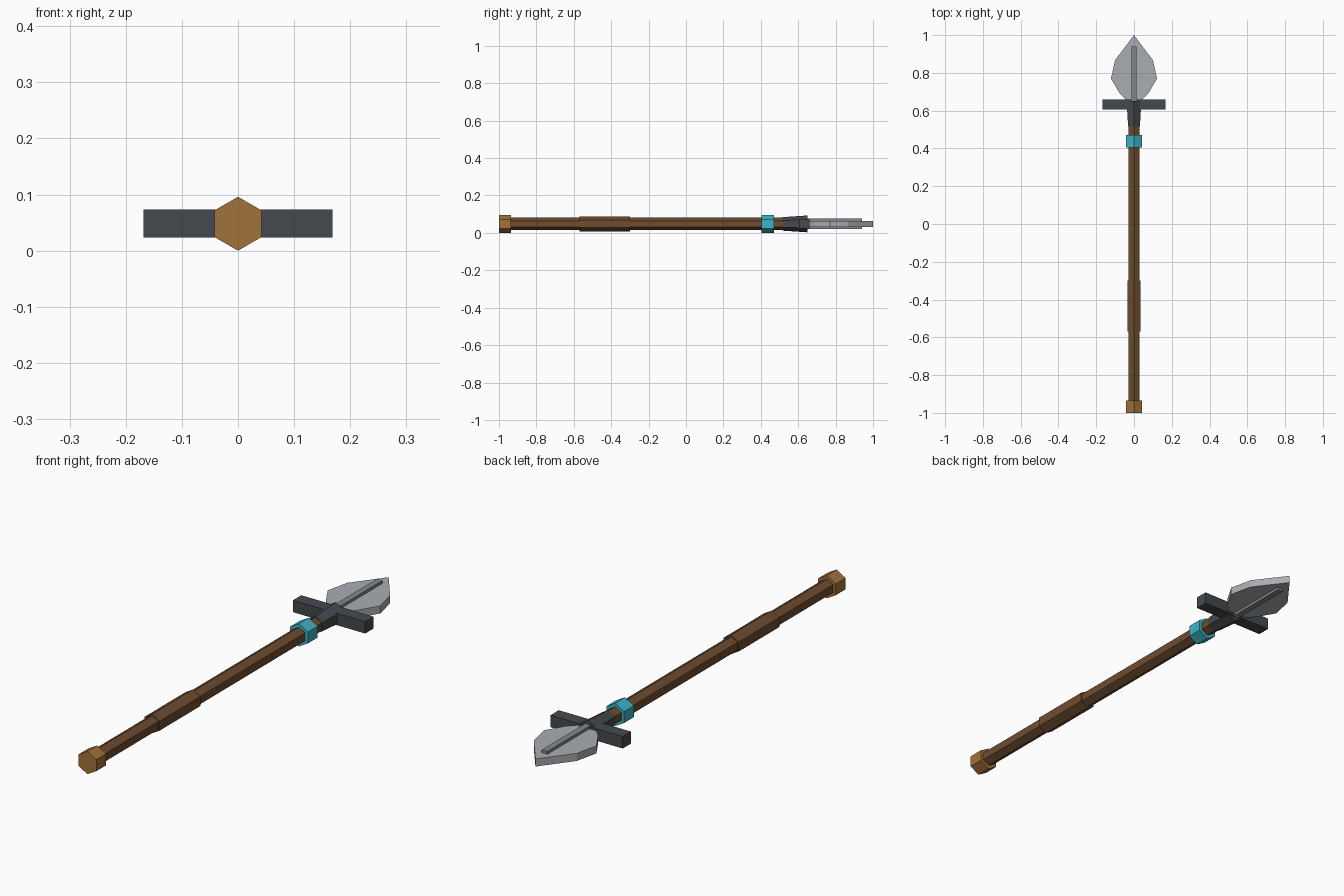
import bpy, bmesh, math

if "Cube" in bpy.data.objects:
    bpy.data.objects.remove(bpy.data.objects["Cube"])

ZC = 0.048  # height of the spear's axis

def srgb(h):
    out = []
    for i in (0, 2, 4):
        c = int(h[i:i + 2], 16) / 255
        out.append(c / 12.92 if c <= 0.04045 else ((c + 0.055) / 1.055) ** 2.4)
    return (*out, 1)

def material(name, h):
    m = bpy.data.materials.new(name)
    m.diffuse_color = srgb(h)
    m.use_nodes = True
    m.node_tree.nodes["Principled BSDF"].inputs["Base Color"].default_value = m.diffuse_color
    return m

wood = material("brown wood", "6E4C2F")
bronze = material("bronze", "A0723B")
teal = material("teal", "3DB3C8")
iron = material("dark iron", "45494E")
steel = material("pale steel", "A9ADB3")
ridge_steel = material("grey steel", "83878C")

def finish(name, bm, mat):
    bmesh.ops.recalc_face_normals(bm, faces=bm.faces)
    me = bpy.data.meshes.new(name)
    bm.to_mesh(me)
    bm.free()
    me.materials.append(mat)
    ob = bpy.data.objects.new(name, me)
    bpy.context.collection.objects.link(ob)
    return ob

def loft(name, rings, mat):
    """Closed solid through matching rings of points."""
    bm = bmesh.new()
    loops = [[bm.verts.new(p) for p in r] for r in rings]
    n = len(loops[0])
    for a, b in zip(loops, loops[1:]):
        for i in range(n):
            j = (i + 1) % n
            bm.faces.new((a[i], a[j], b[j], b[i]))
    bm.faces.new(loops[0])
    bm.faces.new(loops[-1])
    return finish(name, bm, mat)

def hex_rod(name, y0, y1, r0, r1, mat):
    """Six-sided rod along y with corners at top and bottom."""
    ring = lambda y, r: [(r * math.sin(k * math.pi / 3), y, ZC + r * math.cos(k * math.pi / 3))
                         for k in range(6)]
    return loft(name, [ring(y0, r0), ring(y1, r1)], mat)

def plate(name, outline, thick, mat):
    """Flat outline in x, y given thickness about the axis."""
    return loft(name, [[(x, y, ZC + s * thick / 2) for x, y in outline] for s in (-1, 1)], mat)

def box(name, hx, y0, y1, thick, mat):
    return plate(name, [(-hx, y0), (hx, y0), (hx, y1), (-hx, y1)], thick, mat)

# Handle
hex_rod("shaft", -0.96, 0.56, 0.033, 0.033, wood)
hex_rod("grip", -0.57, -0.30, 0.040, 0.040, wood)
hex_rod("end_cap", -1.0, -0.935, 0.048, 0.048, bronze)
hex_rod("collar", 0.405, 0.47, 0.048, 0.048, teal)

# Head mount
hex_rod("socket", 0.515, 0.65, 0.036, 0.045, iron)
box("crossguard", 0.168, 0.605, 0.66, 0.05, iron)

# Leaf-shaped blade, mirrored from its right half
half = [(0.035, 0.65), (0.075, 0.69), (0.122, 0.77), (0.10, 0.868)]
plate("blade", half + [(0, 1.0)] + [(-x, y) for x, y in reversed(half)], 0.032, steel)
box("blade_ridge", 0.013, 0.64, 0.94, 0.056, ridge_steel)
